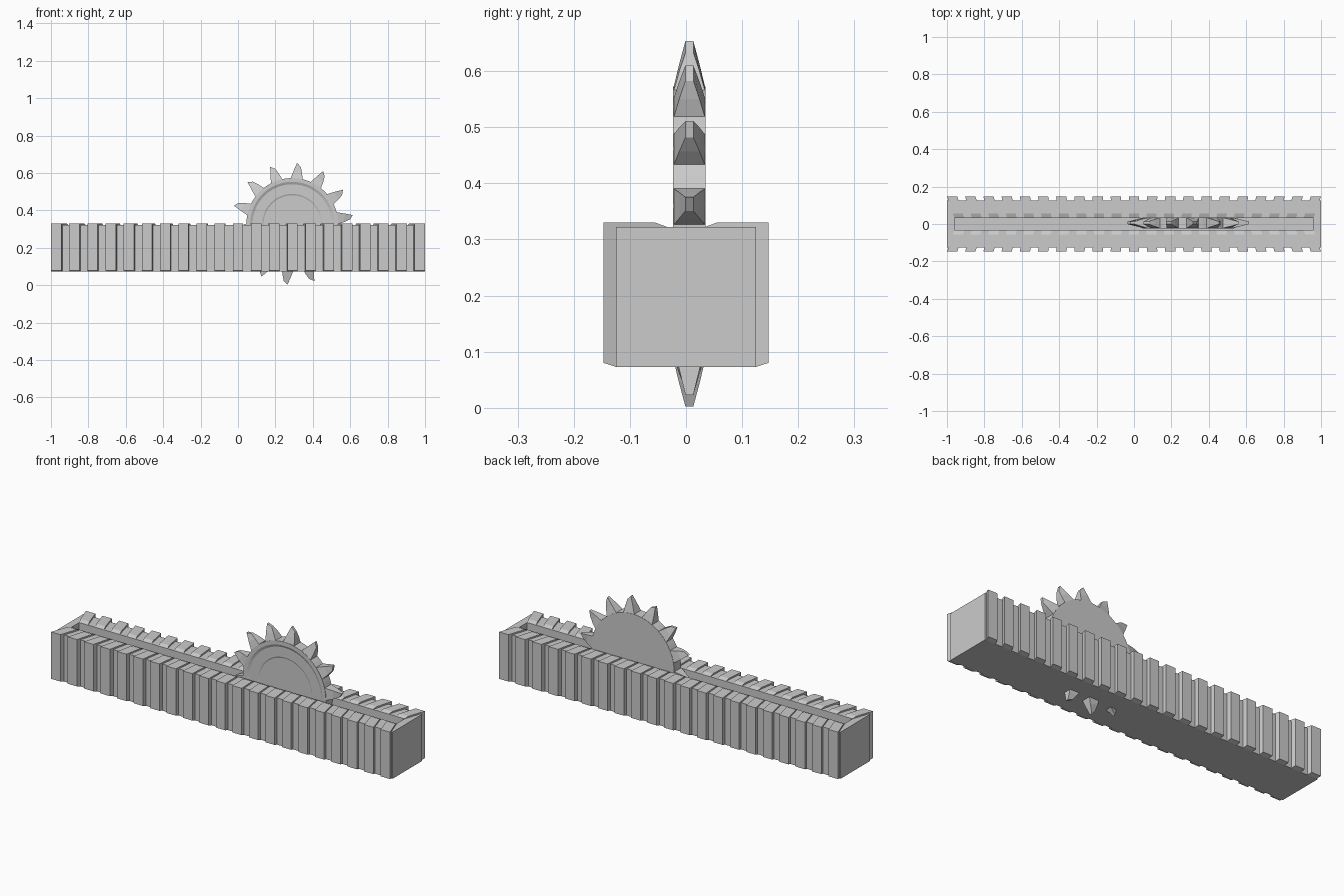
import bpy, bmesh
from math import radians, cos, sin

if "Cube" in bpy.data.objects:
    bpy.data.objects.remove(bpy.data.objects["Cube"])


def finish(name, bm):
    bmesh.ops.recalc_face_normals(bm, faces=bm.faces[:])
    mesh = bpy.data.meshes.new(name)
    bm.to_mesh(mesh)
    bm.free()
    ob = bpy.data.objects.new(name, mesh)
    bpy.context.collection.objects.link(ob)
    return ob


def loft(bm, rings, cap_start=True, cap_end=True):
    loops = [[bm.verts.new(p) for p in r] for r in rings]
    n = len(loops[0])
    for a, b in zip(loops, loops[1:]):
        for i in range(n):
            j = (i + 1) % n
            bm.faces.new((a[i], a[j], b[j], b[i]))
    if cap_start:
        bm.faces.new(loops[0])
    if cap_end:
        bm.faces.new(loops[-1])


# Long bar with a slot sunk into its top
Z0, Z1 = 0.073, 0.322
bm = bmesh.new()
bmesh.ops.create_cube(bm, size=1)
for v in bm.verts:
    v.co = (v.co.x * 1.999, v.co.y * 0.25, Z1 if v.co.z > 0 else Z0)
top = max(bm.faces, key=lambda f: f.calc_center_median().z)
bmesh.ops.inset_individual(bm, faces=[top], thickness=0.05)
for v in top.verts:
    v.co.x = 0.96 if v.co.x > 0 else -0.96
    v.co.y = 0.033 if v.co.y > 0 else -0.033
ext = bmesh.ops.extrude_discrete_faces(bm, faces=[top])["faces"][0]
wall_top = [v.co.copy() for v in ext.verts]
bm.free()

bm = bmesh.new()


def rect(x, y, z):
    return [(-x, -y, z), (x, -y, z), (x, y, z), (-x, y, z)]


loft(bm, [rect(0.9995, 0.125, Z0), rect(0.9995, 0.125, Z1),
          rect(0.96, 0.033, Z1), rect(0.96, 0.033, 0.10)])
finish("slotted_bar", bm)

# Ribs wrapping both sides; their tops fan in towards the slot
PROFILE = [(0.147, 0.33), (0.055, 0.33), (0.033, 0.322), (0.12, 0.315),
           (0.12, 0.078), (0.125, 0.073), (0.147, 0.08)]
COUNT, WIDTH = 21, 0.055
pitch = (2 - WIDTH) / (COUNT - 1)
bm = bmesh.new()
for side in (-1, 1):
    for i in range(COUNT):
        x0 = -1 + i * pitch
        loft(bm, [[(x * (1 - 0.04 * (0.147 - y) / 0.114), side * y, z)
                   for y, z in PROFILE] for x in (x0, x0 + WIDTH)])
finish("side_ribs", bm)

# Saw wheel
CX, CY, CZ = 0.29, 0.006, 0.328
TEETH, HALF = 14, 0.029
step = 360 / TEETH


def polar(r, deg, y):
    a = radians(deg)
    return (CX + r * cos(a), CY + y, CZ + r * sin(a))


angles = [8.3 + k * step + d for k in range(TEETH) for d in (-13.9, -9, -1, 7)]


def ring(r, y):
    return [polar(r, a, y) for a in angles]


# Disc with a shallow dished front
bm = bmesh.new()
loft(bm, [ring(0.245, HALF), ring(0.245, -HALF), ring(0.225, -HALF),
          ring(0.212, -HALF + 0.006), ring(0.16, -HALF + 0.006),
          ring(0.153, -HALF + 0.009)])
finish("saw_disc", bm)

# Hooked teeth tapering in thickness
STATIONS = [((0.24, 7), (0.24, -9), HALF),
            ((0.285, 3), (0.277, -6.3), 0.018),
            ((0.327, 0), (0.308, -4), 0.007)]
bm = bmesh.new()
for k in range(TEETH):
    t = 8.3 + k * step
    loft(bm, [[polar(a[0], t + a[1], -h), polar(b[0], t + b[1], -h),
               polar(b[0], t + b[1], h), polar(a[0], t + a[1], h)]
              for a, b, h in STATIONS])
finish("saw_teeth", bm)
